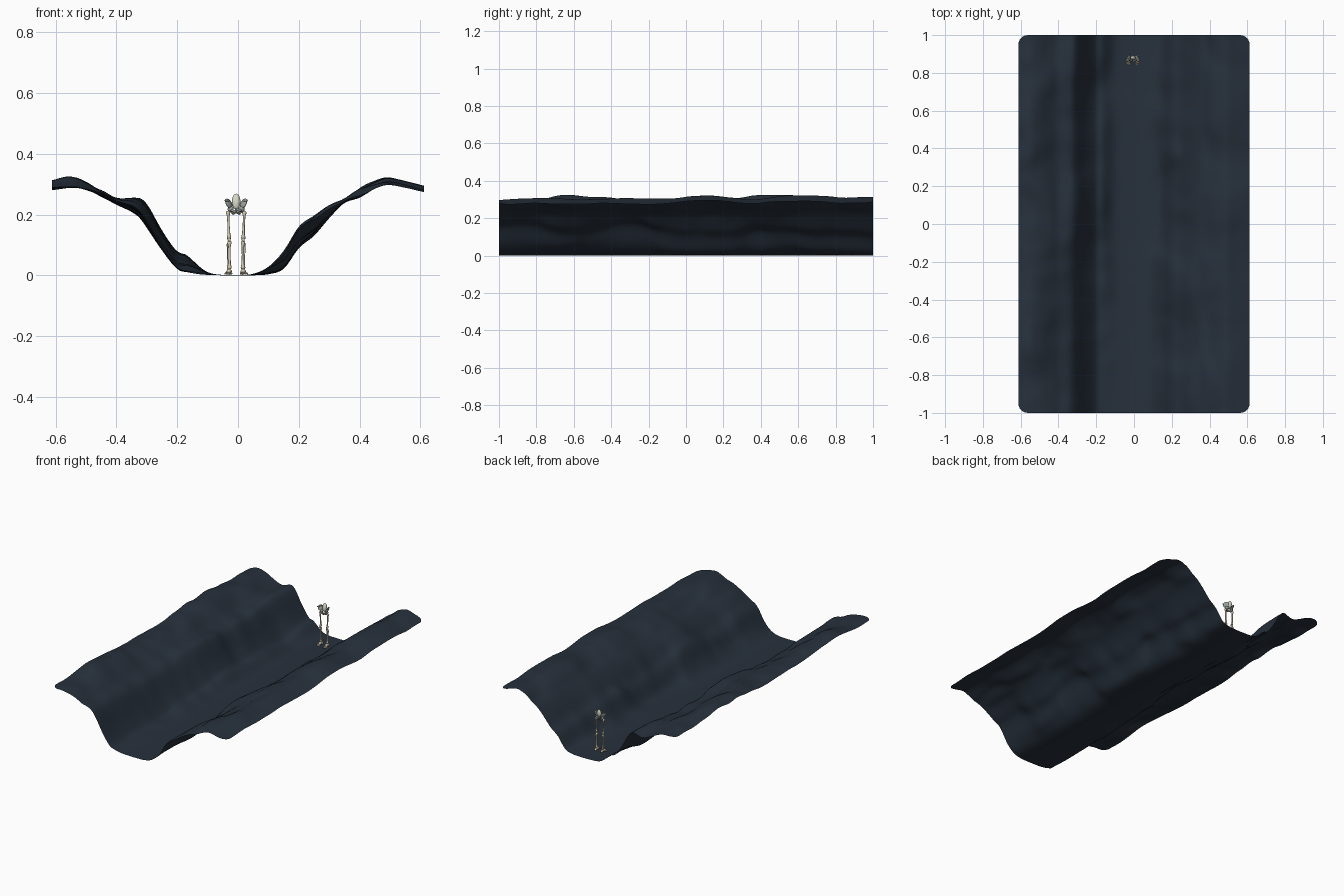
import bpy, bmesh, math
from mathutils import Vector, Matrix, noise

if "Cube" in bpy.data.objects:
    bpy.data.objects.remove(bpy.data.objects["Cube"])


def material(name, rgb):
    m = bpy.data.materials.new(name)
    m.diffuse_color = (*rgb, 1)
    m.use_nodes = True
    m.node_tree.nodes["Principled BSDF"].inputs["Base Color"].default_value = m.diffuse_color
    return m


SOIL = material("dark_ground", (0.02, 0.03, 0.045))
BONE = material("bone", (0.68, 0.61, 0.45))
GREY = material("grey_bone", (0.33, 0.38, 0.34))
PALE = material("pale_bone", (0.68, 0.69, 0.57))


def finish(name, bm, mat):
    bmesh.ops.recalc_face_normals(bm, faces=bm.faces)
    me = bpy.data.meshes.new(name)
    bm.to_mesh(me)
    bm.free()
    for p in me.polygons:
        p.use_smooth = True
    me.materials.append(mat)
    ob = bpy.data.objects.new(name, me)
    bpy.context.collection.objects.link(ob)
    return ob


# valley cross-section: x, lowest z, highest z along the valley
PROFILE = [(-.615, .275, .325), (-.55, .28, .337), (-.5, .268, .32), (-.45, .245, .295),
           (-.4, .225, .262), (-.33, .19, .264), (-.3, .15, .24), (-.25, .075, .15),
           (-.2, .015, .08), (-.17, .004, .07), (-.1, .001, .012), (0, 0, .001),
           (.05, 0, .006), (.1, .003, .03), (.15, .02, .085), (.2, .085, .165),
           (.25, .125, .2), (.3, .185, .235), (.35, .235, .255), (.4, .25, .295),
           (.45, .28, .315), (.49, .295, .325), (.55, .285, .312), (.615, .27, .295)]


def section(x, k):
    x = max(-.615, min(.6149, x))
    i = next(j for j in range(len(PROFILE) - 1) if PROFILE[j + 1][0] > x)

    def slope(j):
        a, b = PROFILE[max(j - 1, 0)], PROFILE[min(j + 1, len(PROFILE) - 1)]
        return (b[k] - a[k]) / (b[0] - a[0])
    p, q = PROFILE[i], PROFILE[i + 1]
    h = q[0] - p[0]
    t = (x - p[0]) / h
    return ((2*t**3 - 3*t*t + 1) * p[k] + (t**3 - 2*t*t + t) * h * slope(i)
            + (3*t*t - 2*t**3) * q[k] + (t**3 - t*t) * h * slope(i + 1))


def height(x, y):
    n = 1.5 * noise.noise(Vector((x * 3.5 + 5.2, y * 3.3 + 1.7, .4)))
    n += .35 * noise.noise(Vector((x * 8, y * 8, 3.1)))
    # the walls lean to one side at the front and to the other at the back
    if abs(x) < .42:
        n += -.6 * y * math.copysign(1, x) * min(1, (.42 - abs(x)) / .1)
    w = .5 + .5 * math.tanh(1.3 * n)
    return max(0, section(x, 1) * (1 - w) + section(x, 2) * w)


# valley sheet with rounded corners in plan
R, HALF = .05, .612
steps = [R * (1 - math.cos(i * math.pi / 12)) for i in range(6)]
ys = [-1 + s for s in steps] + [-1 + R + i * (2 - 2 * R) / 120 for i in range(121)] \
    + [1 - s for s in reversed(steps)]
bm = bmesh.new()
rows = []
for y in ys:
    d = max(0, abs(y) - (1 - R))
    half = HALF - R + math.sqrt(max(0, R * R - d * d))
    row = []
    for i in range(91):
        x = half * (i / 45 - 1)
        row.append(bm.verts.new((x, y, height(x, y))))
    rows.append(row)
for a, b in zip(rows, rows[1:]):
    for i in range(90):
        bm.faces.new((a[i], a[i + 1], b[i + 1], b[i]))
finish("valley_ground", bm, SOIL)

# standing bones: origin of the figure
CX, CY = -.006, .873


def at(p):
    return Vector((CX + p[0], CY + p[1], p[2]))


def blob(name, loc, size, mat, rot=(0, 0, 0)):
    bm = bmesh.new()
    bmesh.ops.create_uvsphere(bm, u_segments=20, v_segments=12, radius=1)
    ob = finish(name, bm, mat)
    ob.location, ob.scale, ob.rotation_euler = at(loc), size, rot
    return ob


def bone(name, a, b, shape, mat):
    """Round bone from a to b; shape lists (fraction along, radius)."""
    a, b = at(a), at(b)
    q = (b - a).to_track_quat('Z', 'Y').to_matrix()
    bm = bmesh.new()
    rings = []
    for t, r in shape:
        c = a.lerp(b, t)
        rings.append([bm.verts.new(c + q @ Vector((r * math.cos(k * math.pi / 6),
                      r * math.sin(k * math.pi / 6), 0))) for k in range(12)])
    for p, s in zip(rings, rings[1:]):
        for k in range(12):
            bm.faces.new((p[k], p[(k + 1) % 12], s[(k + 1) % 12], s[k]))
    bm.faces.new(rings[0])
    bm.faces.new(rings[-1])
    return finish(name, bm, mat)


LONG = [(0, .003), (.03, .0065), (.08, .007), (.18, .0042), (.5, .0036),
        (.82, .0045), (.92, .007), (.97, .0068), (1, .003)]
THIN = [(0, .001), (.05, .0028), (.2, .0016), (.8, .0016), (.95, .003), (1, .001)]

for s, side in ((-1, "left"), (1, "right")):
    # thigh, knee and shin
    bone(side + "_thigh_bone", (s * .027, 0, .212), (s * .023, 0, .118), LONG, BONE)
    bone(side + "_thigh_neck", (s * .029, 0, .205), (s * .018, 0, .214),
         [(0, .003), (.3, .005), (.7, .004), (1, .006)], BONE)
    blob(side + "_hip_ball", (s * .018, 0, .215), (.007, .007, .007), BONE)
    blob(side + "_kneecap", (s * .023, -.008, .117), (.005, .004, .006), BONE)
    bone(side + "_shin_bone", (s * .022, 0, .114), (s * .022, .001, .02), LONG, BONE)
    bone(side + "_calf_bone", (s * .029, .003, .106), (s * .027, .003, .02), THIN, BONE)
    # foot
    blob(side + "_heel", (s * .022, .011, .010), (.007, .011, .008), BONE)
    blob(side + "_instep", (s * .023, -.006, .013), (.009, .013, .008), BONE)
    for i in range(5):
        x = s * (.017 + i * .0035)
        tip = -.034 + i * .0025
        bone(f"{side}_toe_{i + 1}", (x, -.008, .011), (x + s * .002 * (i - 1), tip, .005),
             [(0, .002), (.5, .0022), (.65, .003), (.8, .002), (.95, .0026), (1, .001)], BONE)
    # hip wing, socket and lower arch
    blob(side + "_hip_wing", (s * .024, .002, .236), (.006, .019, .018), GREY,
         (0, s * .45, s * .5))
    blob(side + "_wing_crest", (s * .029, -.003, .246), (.005, .017, .005), GREY,
         (0, s * .3, s * .5))
    blob(side + "_hip_socket", (s * .018, 0, .218), (.010, .010, .010), GREY)
    bone(side + "_pubic_arm", (s * .018, -.004, .216), (s * .002, -.014, .209),
         [(0, .005), (.5, .0035), (1, .0045)], GREY)
    bone(side + "_seat_arm", (s * .017, .006, .214), (s * .010, .002, .202),
         [(0, .005), (.6, .004), (1, .004)], GREY)
    bone(side + "_lower_arch", (s * .010, .002, .203), (s * .002, -.013, .207),
         [(0, .004), (.5, .003), (1, .004)], GREY)

# base of the spine
blob("sacrum", (0, .006, .243), (.014, .011, .026), PALE, (-.15, 0, 0))
bone("tail_bone", (0, .012, .225), (0, .010, .206), [(0, .006), (.6, .0035), (1, .0015)], GREY)
